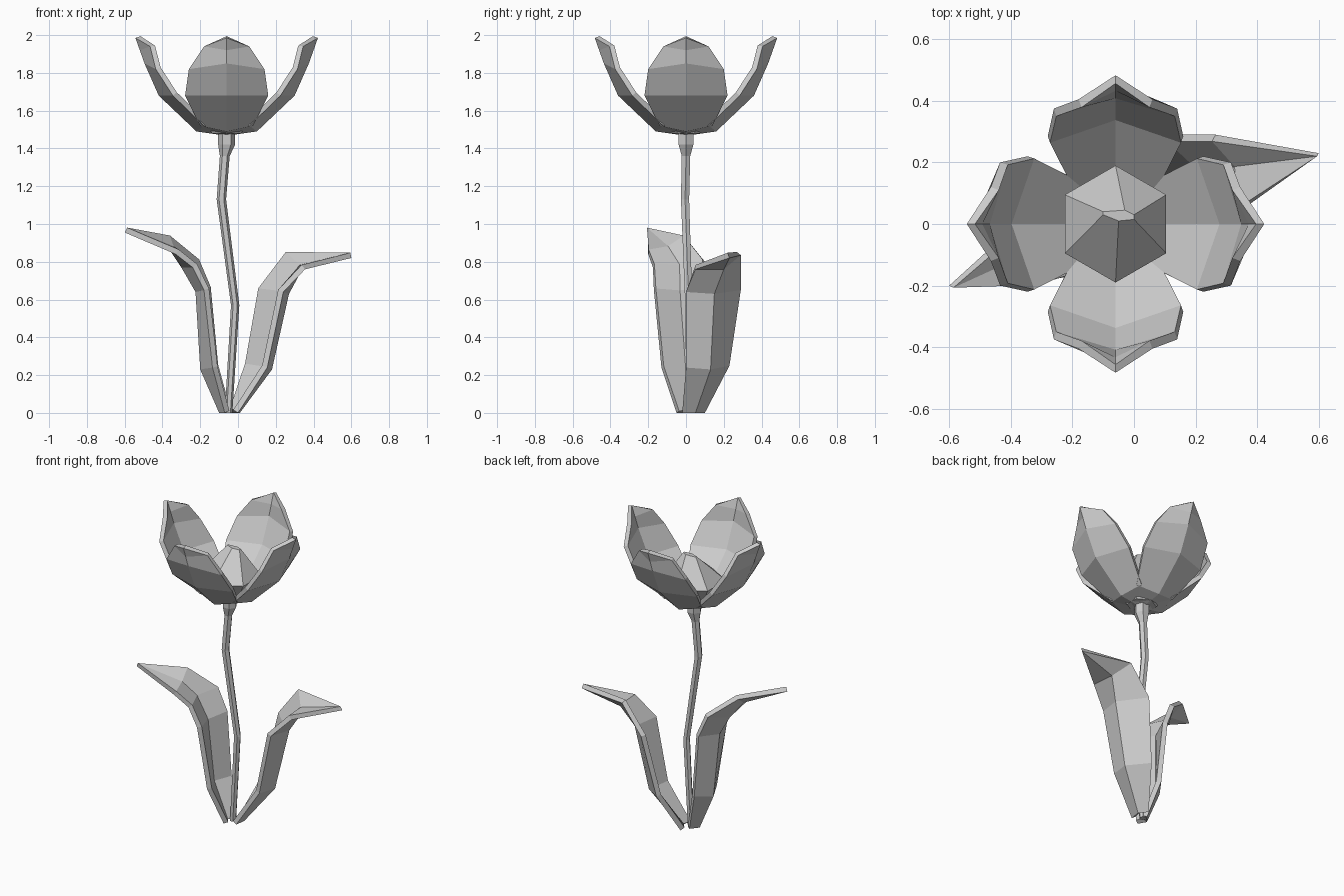
import bpy, bmesh
from math import cos, sin, pi
from mathutils import Vector, Matrix

cube = bpy.data.objects.get("Cube")
if cube:
    bpy.data.objects.remove(cube, do_unlink=True)

grey = bpy.data.materials.new("plain grey")
grey.use_nodes = True
grey.diffuse_color = (0.6, 0.6, 0.6, 1)
grey.node_tree.nodes["Principled BSDF"].inputs["Base Color"].default_value = (0.6, 0.6, 0.6, 1)


def loft(name, rows, closed=False, tip=None, caps=False, thickness=0):
    """Join rows of points with flat faces, optionally closing to a tip."""
    bm = bmesh.new()
    grid = [[bm.verts.new(p) for p in row] for row in rows]
    n = len(grid[0])
    span = range(n if closed else n - 1)
    for a, b in zip(grid, grid[1:]):
        for i in span:
            j = (i + 1) % n
            bm.faces.new((a[i], a[j], b[j], b[i]))
    if tip:
        end = bm.verts.new(tip)
        for i in span:
            bm.faces.new((grid[-1][i], grid[-1][(i + 1) % n], end))
    if caps:
        bm.faces.new(grid[0][::-1])
        if not tip:
            bm.faces.new(grid[-1])
    mesh = bpy.data.meshes.new(name)
    bm.to_mesh(mesh)
    bm.free()
    mesh.materials.append(grey)
    obj = bpy.data.objects.new(name, mesh)
    bpy.context.collection.objects.link(obj)
    if thickness:
        mod = obj.modifiers.new("thickness", "SOLIDIFY")
        mod.thickness = thickness
        mod.offset = -1
    return obj


def ring(x, y, z, r, sides, turn=0.0):
    return [(x + r * cos(turn + 2 * pi * i / sides),
             y + r * sin(turn + 2 * pi * i / sides), z) for i in range(sides)]


CX = -0.06  # flower axis

# Petals: (ridge reach, ridge z, edge reach, edge half width, edge z)
petal = [(0.02, 1.47, 0.01, 0.03, 1.475), (0.16, 1.49, 0.12, 0.14, 1.52),
         (0.36, 1.68, 0.285, 0.22, 1.68), (0.435, 1.85, 0.375, 0.20, 1.82),
         (0.46, 1.92, 0.405, 0.12, 1.94)]
rows = [[(er, -w, ez), (mr, 0, mz), (er, w, ez)] for mr, mz, er, w, ez in petal]
for k, side in enumerate(("left", "back", "right", "front")):
    obj = loft(side + "_petal", rows, tip=(0.483, 0, 1.985), thickness=0.028)
    obj.data.transform(Matrix.Translation((CX, 0, 0)) @ Matrix.Rotation(k * pi / 2, 4, "Z"))

# Faceted bud in the middle of the petals
loft("inner_bud", [ring(CX, 0, 1.48, 0.09, 6, pi / 6), ring(CX, 0, 1.63, 0.19, 6, pi / 6),
                   [(0, 0.03, 1.80), (-0.03, 0.045, 1.80), (-0.1, 0.04, 1.80),
                    (-0.1, 0.03, 1.80), (-0.05, 0.01, 1.80), (0, 0.015, 1.80)]],
     closed=True, caps=True)

# Bent stem with a flared top
stem = [(-0.05, 0.02, 0, 0.02), (-0.015, 0.015, 0.57, 0.022), (-0.088, -0.005, 1.13, 0.025),
        (-0.07, 0, 1.36, 0.026), (CX, 0, 1.42, 0.045), (CX, 0, 1.48, 0.045)]
loft("stem", [ring(x, y, z, r, 6) for x, y, z, r in stem], closed=True, caps=True)

# Leaves: each row is near edge, keel, far edge
left_leaf = [[(0.0, -0.02, 0), (0.01, 0.05, 0), (-0.03, 0.10, 0)],
             [(0.155, 0.0, 0.24), (0.18, 0.13, 0.23), (0.055, 0.23, 0.25)],
             [(0.24, 0.0, 0.64), (0.27, 0.15, 0.63), (0.125, 0.29, 0.65)],
             [(0.355, 0.05, 0.76), (0.34, 0.20, 0.76), (0.265, 0.29, 0.835)]]
loft("left_leaf", left_leaf, tip=(0.60, 0.23, 0.82), thickness=0.03)

right_leaf = [[(-0.07, -0.05, 0), (-0.10, 0.0, 0), (-0.06, 0.05, 0)],
              [(-0.135, -0.13, 0.24), (-0.20, 0.0, 0.23), (-0.13, 0.10, 0.25)],
              [(-0.18, -0.17, 0.65), (-0.225, -0.03, 0.64), (-0.17, 0.11, 0.66)],
              [(-0.24, -0.175, 0.77), (-0.30, -0.03, 0.77), (-0.23, 0.10, 0.80)],
              [(-0.33, -0.20, 0.84), (-0.36, -0.09, 0.86), (-0.38, 0.0, 0.92)]]
loft("right_leaf", [row[::-1] for row in right_leaf], tip=(-0.60, -0.20, 0.955), thickness=0.03)
